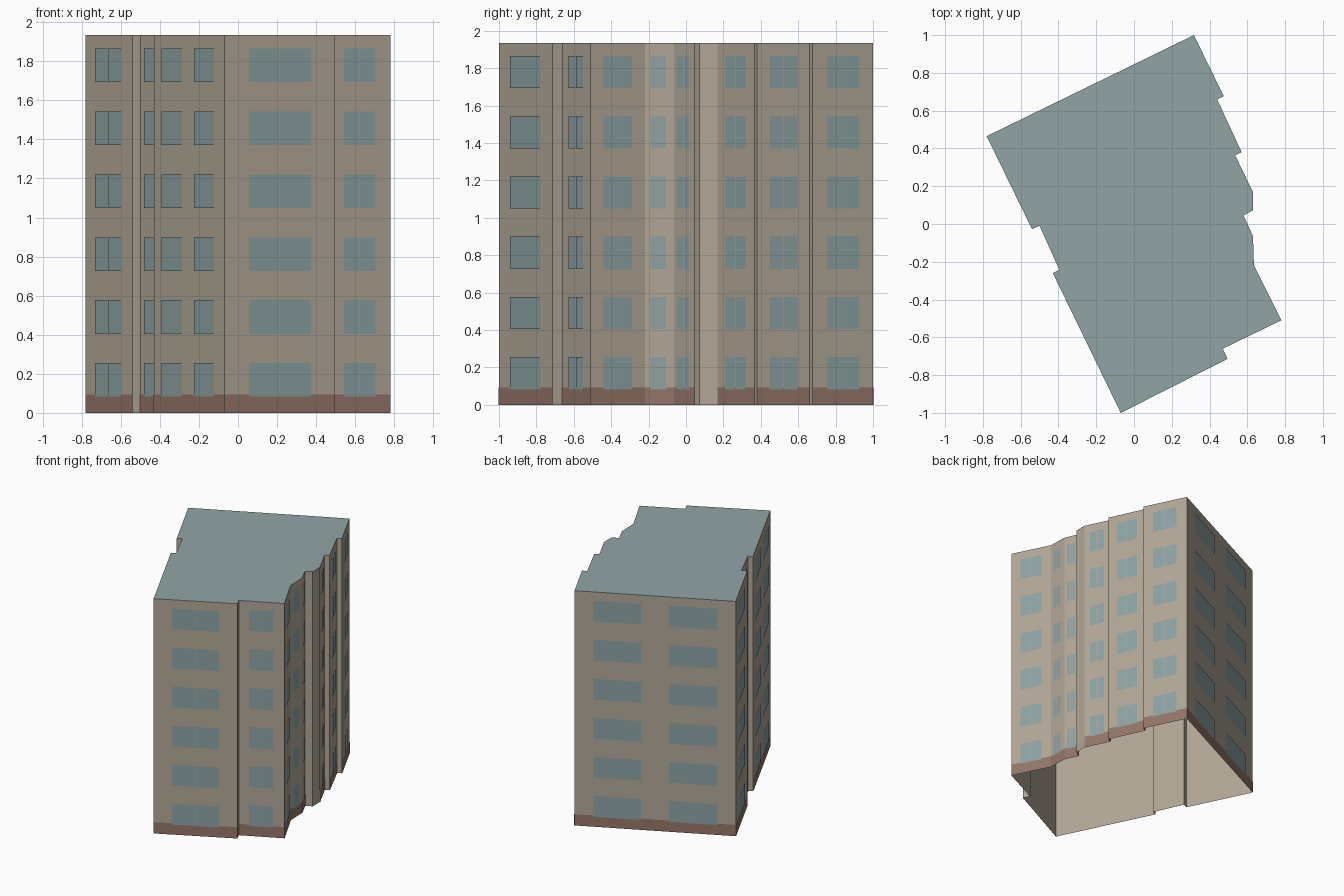
import bpy, bmesh
from mathutils import Vector

cube = bpy.data.objects.get("Cube")
if cube:
    bpy.data.objects.remove(cube, do_unlink=True)

HEIGHT, BASE = 1.935, 0.093
FLOORS, STOREY, SILL, WINDOW_H = 6, 0.322, 0.083, 0.172
MULLION = 0.004


def material(name, rgb):
    mat = bpy.data.materials.new(name)
    mat.use_nodes = True
    mat.diffuse_color = (*rgb, 1)
    mat.node_tree.nodes["Principled BSDF"].inputs["Base Color"].default_value = (*rgb, 1)
    return mat


beige = material("wall beige", (0.445, 0.386, 0.309))
glass = material("window blue grey", (0.266, 0.366, 0.371))
brown = material("plinth brown", (0.296, 0.178, 0.138))
slate = material("roof grey green", (0.283, 0.376, 0.376))

# Footprint, counter-clockwise: start corner, has plinth, windows (start, end, panes)
WALLS = [
    ((-0.07, -1.0), True, [(0.22, 0.78, 2)]),
    ((0.495, -0.714), False, []),
    ((0.47, -0.66), True, [(0.23, 0.75, 2)]),
    ((0.78, -0.51), True, [(0.23, 0.76, 2)]),
    ((0.635, -0.22), True, [(0.2, 0.73, 2)]),
    ((0.63, -0.065), True, [(0.17, 0.73, 2)]),
    ((0.58, 0.045), False, []),
    ((0.63, 0.073), False, []),
    ((0.63, 0.168), True, [(0.21, 0.75, 2)]),
    ((0.535, 0.365), False, []),
    ((0.57, 0.38), True, [(0.23, 0.77, 2)]),
    ((0.44, 0.66), False, []),
    ((0.475, 0.677), True, [(0.23, 0.76, 2)]),
    ((0.317, 1.0), True, [(0.117, 0.414, 1), (0.586, 0.883, 1)]),
    ((-0.78, 0.465), True, [(0.21, 0.77, 2)]),
    ((-0.54, -0.027), False, []),
    ((-0.50, -0.01), True, [(0.21, 0.76, 2)]),
    ((-0.395, -0.243), False, []),
    ((-0.43, -0.26), True, [(0.12, 0.405, 1), (0.58, 0.86, 1)]),
]


def add_quad(bm, a, b, z0, z1, offset=0.0):
    """Upright rectangle between plan points a and b, pushed outwards."""
    d = (b - a).normalized()
    out = Vector((d.y, -d.x)) * offset
    a, b = a + out, b + out
    bm.faces.new([bm.verts.new((p.x, p.y, z))
                  for p, z in ((a, z0), (b, z0), (b, z1), (a, z1))])


def finish(name, bm, mat):
    bmesh.ops.remove_doubles(bm, verts=bm.verts, dist=0.0001)
    mesh = bpy.data.meshes.new(name)
    bm.to_mesh(mesh)
    bm.free()
    mesh.materials.append(mat)
    obj = bpy.data.objects.new(name, mesh)
    bpy.context.scene.collection.objects.link(obj)
    return obj


corners = [Vector(w[0]) for w in WALLS]
walls, plinth, windows, roof = (bmesh.new() for _ in range(4))

for i, (_, has_plinth, openings) in enumerate(WALLS):
    a, b = corners[i], corners[(i + 1) % len(corners)]
    add_quad(walls, a, b, 0, HEIGHT)
    if has_plinth:
        add_quad(plinth, a, b, 0, BASE, 0.002)
    # Window panes on every storey
    for start, end, panes in openings:
        p, q = a.lerp(b, start), a.lerp(b, end)
        gap = (b - a).normalized() * MULLION / 2
        for k in range(panes):
            left = p.lerp(q, k / panes) + (gap if k else gap * 0)
            right = p.lerp(q, (k + 1) / panes) - (gap if k < panes - 1 else gap * 0)
            for floor in range(FLOORS):
                z = SILL + floor * STOREY
                add_quad(windows, left, right, z, z + WINDOW_H, 0.004)

# Flat roof following the footprint; the underside stays open
roof.faces.new([roof.verts.new((c.x, c.y, HEIGHT)) for c in corners])

finish("outer_walls", walls, beige)
finish("plinth", plinth, brown)
finish("windows", windows, glass)
finish("flat_roof", roof, slate)
